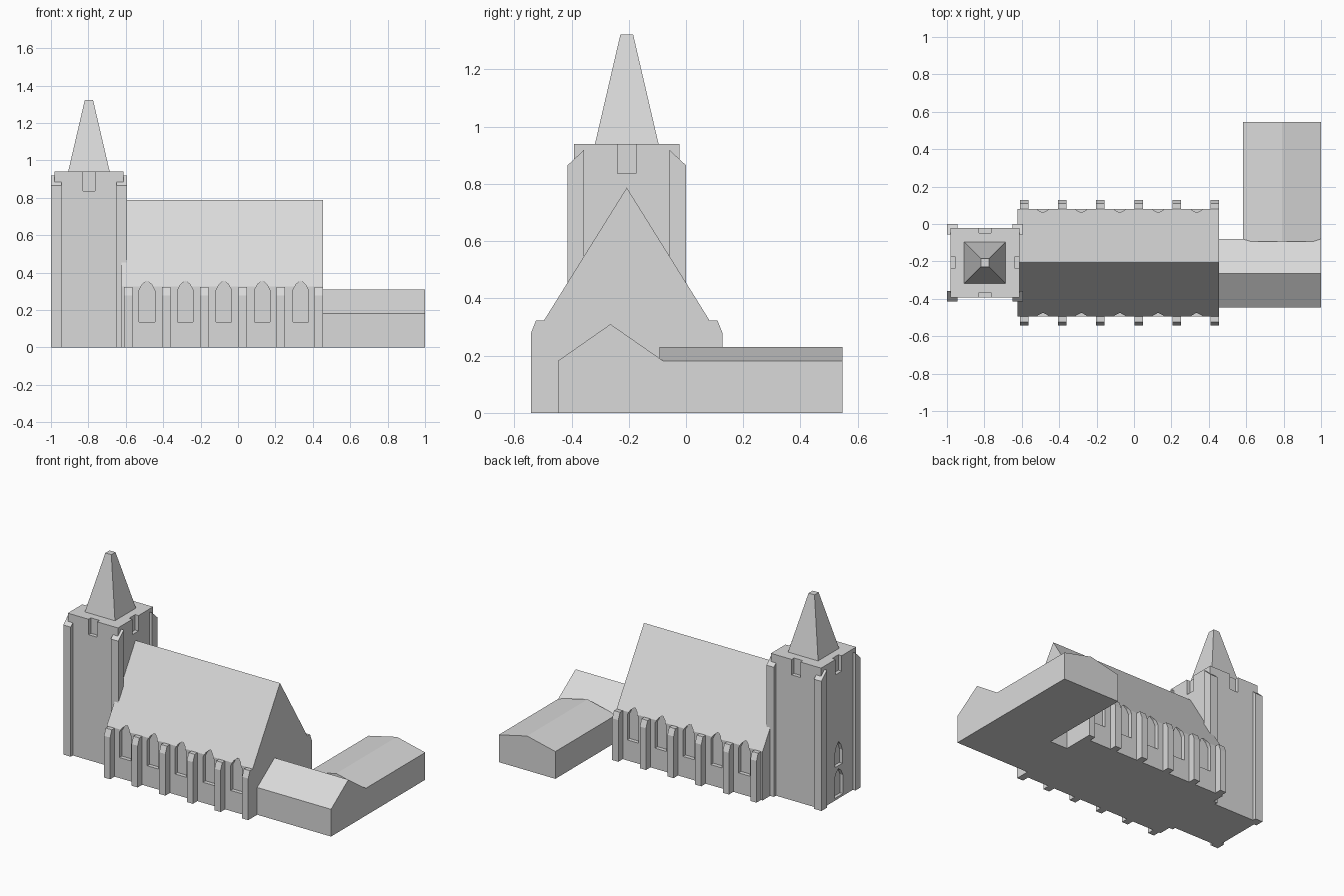
import bpy, bmesh

if "Cube" in bpy.data.objects:
    bpy.data.objects.remove(bpy.data.objects["Cube"])

stone = bpy.data.materials.new("grey stone")
stone.diffuse_color = (0.7, 0.7, 0.7, 1)
stone.use_nodes = True
stone.node_tree.nodes["Principled BSDF"].inputs["Base Color"].default_value = stone.diffuse_color


def add_prism(bm, profile, axis, a, b):
    """Extrude a 2D profile along x (profile is y,z) or y (profile is x,z)."""
    def place(p, t):
        return (t, p[0], p[1]) if axis == 'x' else (p[0], t, p[1])
    lo = [bm.verts.new(place(p, a)) for p in profile]
    hi = [bm.verts.new(place(p, b)) for p in profile]
    n = len(profile)
    faces = [bm.faces.new(lo), bm.faces.new(hi)]
    for i in range(n):
        j = (i + 1) % n
        faces.append(bm.faces.new((lo[i], lo[j], hi[j], hi[i])))
    bmesh.ops.recalc_face_normals(bm, faces=faces)


def build(name, prisms):
    bm = bmesh.new()
    for p in prisms:
        add_prism(bm, *p)
    mesh = bpy.data.meshes.new(name)
    bm.to_mesh(mesh)
    bm.free()
    mesh.materials.append(stone)
    ob = bpy.data.objects.new(name, mesh)
    bpy.context.collection.objects.link(ob)
    return ob


def carve(ob, prisms):
    cutter = build(ob.name + "_cutter", prisms)
    cutter.hide_render = True
    mod = ob.modifiers.new("recesses", 'BOOLEAN')
    mod.operation = 'DIFFERENCE'
    mod.solver = 'EXACT'
    mod.object = cutter
    bpy.context.view_layer.objects.active = ob
    bpy.ops.object.modifier_apply(modifier=mod.name)
    bpy.data.objects.remove(cutter)


def rect(a, b, z0, z1):
    return [(a, z0), (b, z0), (b, z1), (a, z1)]


def arch(c, half, z0, spring, top):
    """Pointed arch outline."""
    mid = spring + (top - spring) * 0.6
    return [(c - half, z0), (c + half, z0), (c + half, spring),
            (c + half * 0.6, mid), (c, top), (c - half * 0.6, mid), (c - half, spring)]


CY = -0.207   # centre line of tower and nave
CX = -0.797   # tower centre

# Tower with belfry notches, west door and window
tower = build("tower", [(rect(CX - 0.185, CX + 0.185, 0, 0.94), 'y', CY - 0.185, CY + 0.185)])
cuts = []
for s in (-1, 1):
    y0, y1 = sorted((CY + s * 0.16, CY + s * 0.23))
    x0, x1 = sorted((CX + s * 0.16, CX + s * 0.23))
    cuts.append((rect(CX - 0.032, CX + 0.032, 0.837, 1.0), 'y', y0, y1))
    cuts.append((rect(CY - 0.032, CY + 0.032, 0.837, 1.0), 'x', x0, x1))
cuts.append((arch(CY, 0.045, 0.015, 0.14, 0.2), 'x', -1.02, -0.96))
cuts.append((arch(CY, 0.04, 0.22, 0.31, 0.38), 'x', -1.02, -0.96))
carve(tower, cuts)

# Corner buttresses of the tower, tops sloping up inwards
parts = []
for sx in (-1, 1):
    for sy in (-1, 1):
        x0, x1 = sorted((CX + sx * 0.148, CX + sx * 0.203))
        yi, yo = CY + sy * 0.15, CY + sy * 0.207
        parts.append(([(yo, 0), (yi, 0), (yi, 0.918), (yo, 0.865)], 'x', x0, x1))
build("tower_buttresses", parts)

# Truncated spire
bpy.ops.mesh.primitive_cone_add(vertices=4, radius1=0.111 * 2 ** 0.5, radius2=0.022 * 2 ** 0.5,
                                depth=0.383, location=(CX, CY, 0.94 + 0.1915),
                                rotation=(0, 0, 0.785398))
spire = bpy.context.object
spire.name = "spire"
spire.data.materials.append(stone)

# Nave with pointed window recesses that bite into the eaves
W = 0.288
nave = build("nave", [([(CY - W, 0), (CY + W, 0), (CY + W, 0.325), (CY, 0.787), (CY - W, 0.325)],
                       'x', -0.622, 0.455)])
cuts = []
for i in range(5):
    xc = -0.487 + i * 0.2055
    for s in (-1, 1):
        y0, y1 = sorted((CY + s * (W - 0.026), CY + s * (W + 0.05)))
        cuts.append((arch(xc, 0.042, 0.137, 0.305, 0.358), 'y', y0, y1))
carve(nave, cuts)

# Nave buttresses with chamfered tops
parts = []
for i in range(6):
    x0 = -0.61 + i * 0.204
    for s in (-1, 1):
        prof = [(CY + s * d, z) for d, z in
                ((W - 0.01, 0), (0.335, 0), (0.335, 0.278), (0.317, 0.323), (W - 0.01, 0.323))]
        parts.append((prof, 'x', x0, x0 + 0.045))
build("nave_buttresses", parts)

# Low annex behind the nave and its long side wing
build("annex", [([(-0.447, 0), (-0.08, 0), (-0.08, 0.182), (-0.264, 0.31), (-0.447, 0.182)],
                 'x', 0.45, 1.0)])
build("side_wing", [([(0.582, 0), (1.0, 0), (1.0, 0.182), (0.791, 0.23), (0.582, 0.182)],
                     'y', -0.093, 0.546)])
